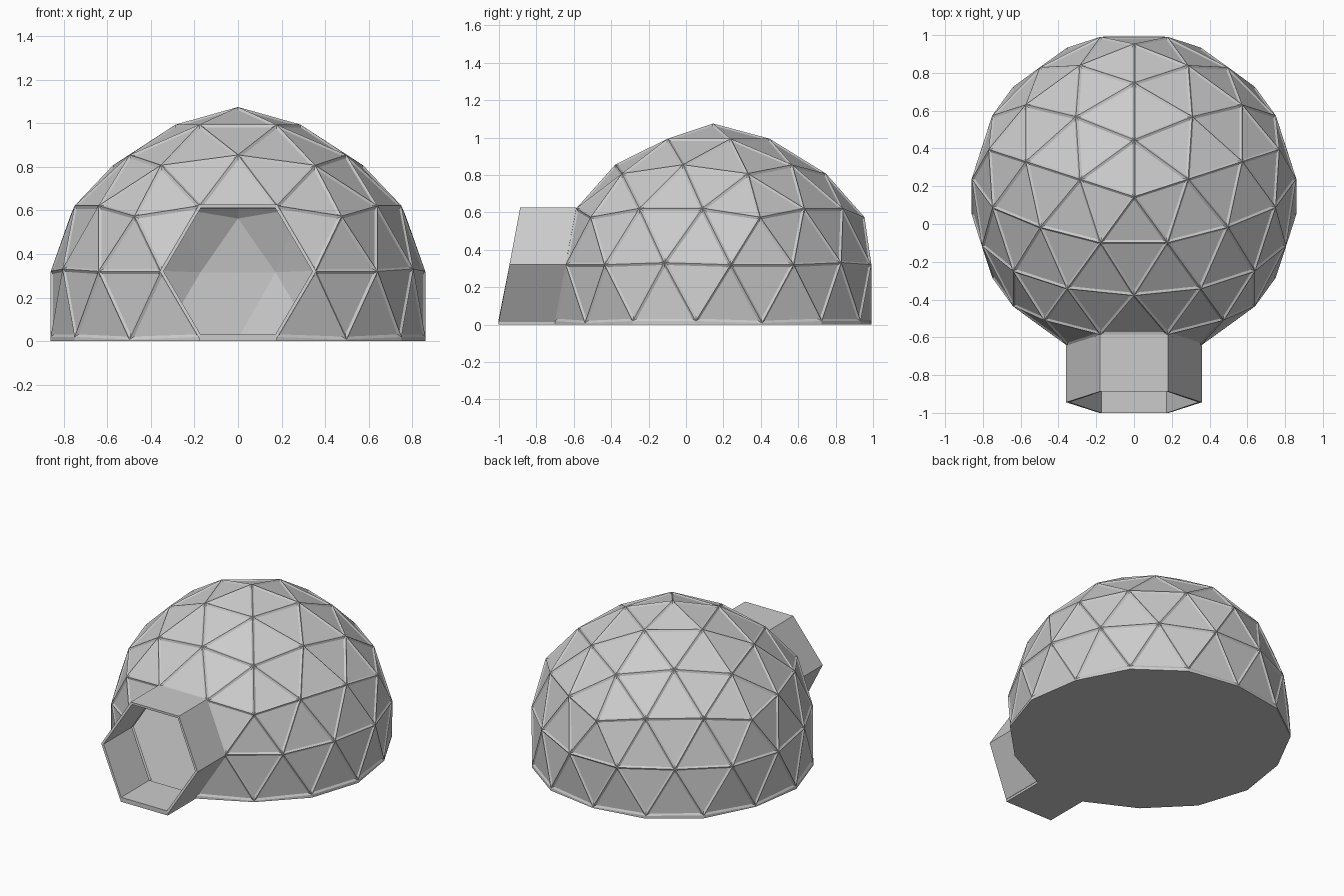
import bpy, bmesh
from math import sin, cos, radians, atan, atan2
from mathutils import Vector
from itertools import combinations

if "Cube" in bpy.data.objects:
    bpy.data.objects.remove(bpy.data.objects["Cube"])

R = 0.905                         # radius at the five-way joints
CENTRE = Vector((0, 0.145, 0.17))
ROUND = 0.77                      # 0 = flat icosahedron, 1 = full sphere
PORCH = Vector((0, -0.30, 0))     # how far the entrance sticks out


def finish(bm, name):
    mesh = bpy.data.meshes.new(name)
    bm.to_mesh(mesh)
    bm.free()
    ob = bpy.data.objects.new(name, mesh)
    bpy.context.collection.objects.link(ob)
    return ob


# icosahedron corners with one point straight up
def corner(az, z):
    r = (1 - z * z) ** 0.5
    return Vector((r * cos(radians(az)), r * sin(radians(az)), z))


h = 1 / 5 ** 0.5
corners = [Vector((0, 0, 1)), Vector((0, 0, -1))]
for i in range(5):
    corners += [corner(90 + 72 * i, h), corner(54 + 72 * i, -h)]

# three-way geodesic split, keeping the triangles above the base ring
points, index, tris = [], {}, []


def point(p):
    key = tuple(round(c, 3) + 0.0 for c in p)
    if key not in index:
        index[key] = len(points)
        points.append(p.normalized() * R * (ROUND + (1 - ROUND) * p.length))
    return index[key]


for a, b, c in combinations(corners, 3):
    if min(a.dot(b), b.dot(c), c.dot(a)) < 0.4:
        continue
    grid = {(i, j): point((a * i + b * j + c * (3 - i - j)) / 3)
            for i in range(4) for j in range(4 - i)}
    for i in range(3):
        for j in range(3 - i):
            tris.append((grid[i, j], grid[i + 1, j], grid[i, j + 1]))
            if i + j < 2:
                tris.append((grid[i + 1, j], grid[i + 1, j + 1], grid[i, j + 1]))
tris = [t for t in tris if all(points[k].z > -0.2 * R for k in t)]

# the six triangles round this joint become the doorway
door_mid = next(k for k, p in enumerate(points)
                if abs(p.x) < 0.01 and p.y < 0 and 0.1 < p.z < 0.25)
door = {k for t in tris if door_mid in t for k in t} - {door_mid}
tris = [t for t in tris if door_mid not in t]
used = sorted({k for t in tris for k in t})

# dome: outer skin with recessed panels between struts, plus inner lining
bm = bmesh.new()
outer = {k: bm.verts.new(CENTRE + points[k]) for k in used}
inner = {k: bm.verts.new(CENTRE + points[k] * 0.972) for k in used}
skin, edges = [], set()
for t in tris:
    p, q, s = (points[k] for k in t)
    if (q - p).cross(s - p).dot(p) < 0:
        t = t[::-1]
    skin.append(bm.faces.new([outer[k] for k in t]))
    bm.faces.new([inner[k] for k in reversed(t)])
    edges |= {(t[i], t[(i + 1) % 3]) for i in range(3)}
for a, b in edges:                # close the rims
    if (b, a) not in edges:
        bm.faces.new([outer[b], outer[a], inner[a], inner[b]])
bm.normal_update()
bmesh.ops.inset_individual(bm, faces=skin, thickness=0.012, depth=-0.008,
                           use_even_offset=True)
finish(bm, "dome_shell")

# entrance tunnel: hexagonal doorway pushed forward as a thin tube
mid = sum((points[k] for k in door), Vector()) / 6
ring = sorted((points[k] for k in door),
              key=lambda p: atan2(p.z - mid.z, p.x - mid.x))


def loop(bm, scale, shift):
    verts = []
    for p in ring:
        d = (p - mid) * scale
        verts.append(bm.verts.new(CENTRE + mid + Vector((d.x, p.y - mid.y, d.z)) + shift))
    return verts


bm = bmesh.new()
loops = [loop(bm, 1.015, Vector()), loop(bm, 1.015, PORCH),
         loop(bm, 0.965, PORCH), loop(bm, 0.965, Vector())]
for n in range(4):
    A, B = loops[n], loops[(n + 1) % 4]
    for i in range(6):
        j = (i + 1) % 6
        bm.faces.new([A[i], A[j], B[j], B[i]])
bmesh.ops.recalc_face_normals(bm, faces=bm.faces)
finish(bm, "entrance_tunnel")

# floor: base ring outline with the tunnel floor, taken down to the ground
base = sorted((points[k] for k in used if points[k].z < 0),
              key=lambda p: (atan2(p.y, p.x) - radians(-90)) % radians(360))
outline = [CENTRE + p for p in base]
outline = [outline[-1] + PORCH, outline[0] + PORCH] + outline
bm = bmesh.new()
top = [bm.verts.new(p) for p in outline]
low = [bm.verts.new((p.x, p.y, 0)) for p in outline]
bm.faces.new(top)
bm.faces.new(low[::-1])
for i in range(len(top)):
    j = (i + 1) % len(top)
    bm.faces.new([top[i], low[i], low[j], top[j]])
bmesh.ops.recalc_face_normals(bm, faces=bm.faces)
finish(bm, "floor")
